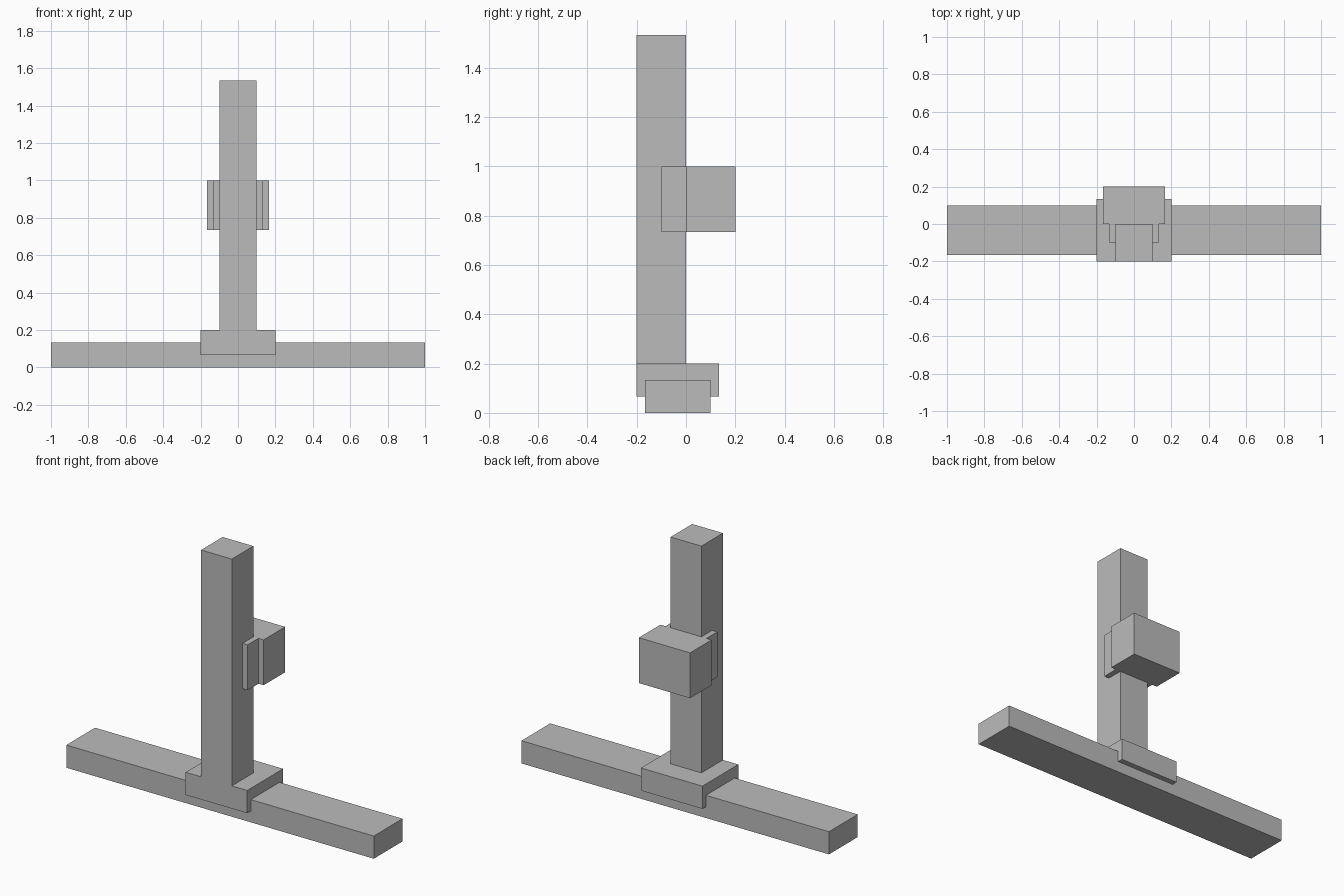
import bpy, bmesh
from mathutils import Vector

if "Cube" in bpy.data.objects:
    bpy.data.objects.remove(bpy.data.objects["Cube"])

U = 1 / 15  # model module

grey = bpy.data.materials.new("light_grey")
grey.diffuse_color = (0.5, 0.5, 0.5, 1)
grey.use_nodes = True
grey.node_tree.nodes["Principled BSDF"].inputs["Base Color"].default_value = grey.diffuse_color


def prism(name, profile, axis, start, end):
    """Extrude a closed 2D profile along 'x' (profile is y,z) or 'z' (profile is x,y)."""
    place = {"x": lambda a, b: (start, a, b), "z": lambda a, b: (a, b, start)}[axis]
    bm = bmesh.new()
    face = bm.faces.new([bm.verts.new(Vector(place(a, b)) * U) for a, b in profile])
    new = bmesh.ops.extrude_face_region(bm, geom=[face])["geom"]
    shift = Vector((1, 0, 0) if axis == "x" else (0, 0, 1)) * (end - start) * U
    bmesh.ops.translate(bm, verts=[v for v in new if isinstance(v, bmesh.types.BMVert)], vec=shift)
    bmesh.ops.recalc_face_normals(bm, faces=bm.faces)
    mesh = bpy.data.meshes.new(name)
    bm.to_mesh(mesh)
    bm.free()
    mesh.materials.append(grey)
    obj = bpy.data.objects.new(name, mesh)
    bpy.context.collection.objects.link(obj)


def rect(a0, b0, a1, b1):
    return [(a0, b0), (a1, b0), (a1, b1), (a0, b1)]


# Long horizontal rail on the ground
prism("base_rail", rect(-2.5, 0, 1.5, 2), "x", -15, 15)

# Saddle straddling the rail, with a lip down each side
prism("saddle", [(-3, 1), (-2.5, 1), (-2.5, 2), (1.5, 2),
                 (1.5, 1), (2, 1), (2, 3), (-3, 3)], "x", -3, 3)

# Upright column flush with the saddle front
prism("column", rect(-1.5, -3, 1.5, 0), "z", 3, 23)

# Block behind the column, with two jaws gripping its sides
half = [(1.5, 0), (1.5, -1.5), (2, -1.5), (2, 0), (2.5, 0), (2.5, 3)]
prism("sliding_block", half + [(-x, y) for x, y in reversed(half)], "z", 11, 15)
